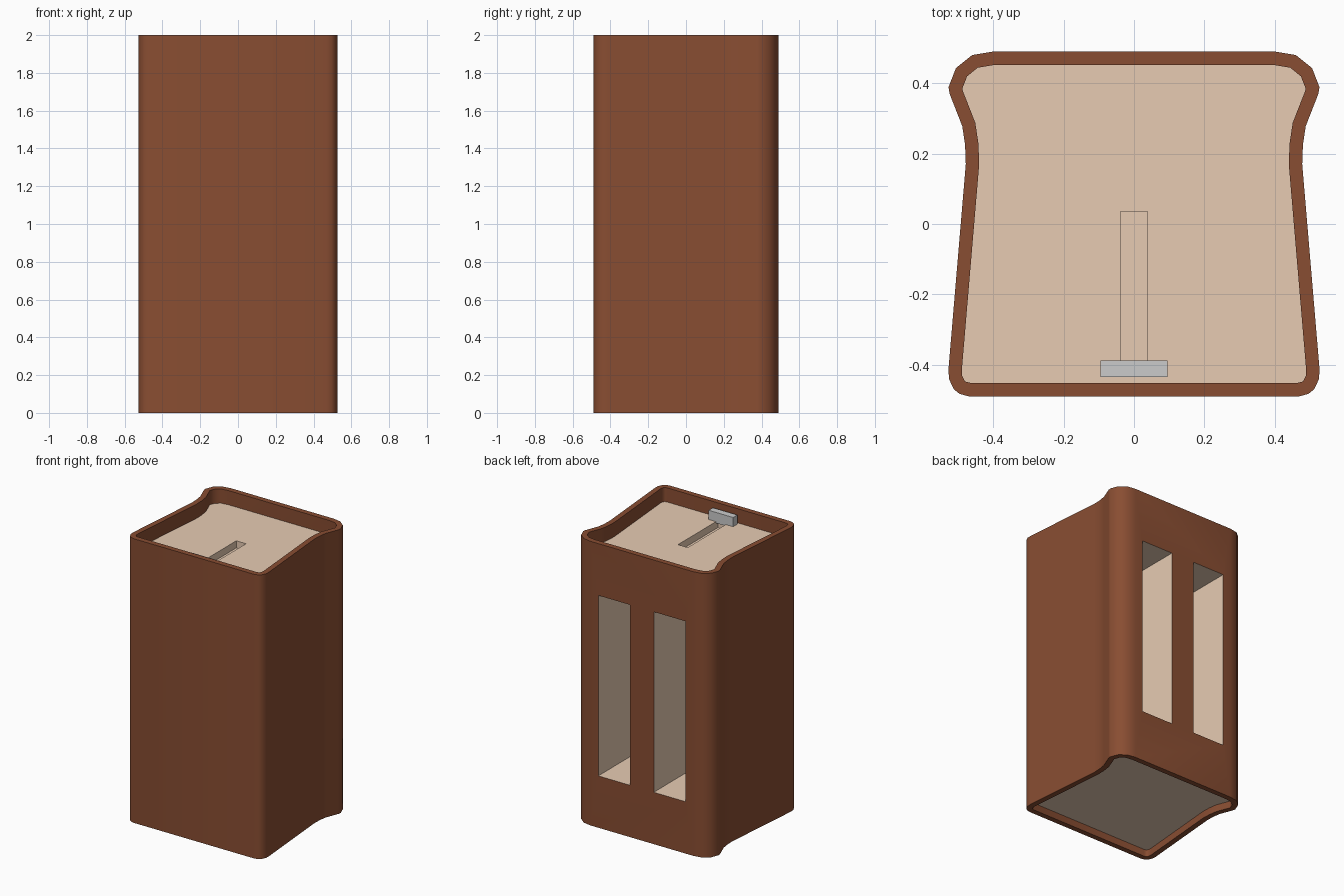
import bpy, bmesh
from mathutils import Vector

if "Cube" in bpy.data.objects:
    bpy.data.objects.remove(bpy.data.objects["Cube"])


def material(name, rgb):
    m = bpy.data.materials.new(name)
    m.diffuse_color = (*rgb, 1)
    m.use_nodes = True
    m.node_tree.nodes["Principled BSDF"].inputs["Base Color"].default_value = m.diffuse_color
    return m


crust_mat = material("crust_brown", (0.25, 0.075, 0.032))
crumb_mat = material("crumb_cream", (0.80, 0.60, 0.45))

# Right half of the bread slice outline, top to bottom, mirrored to a loop
HALF = [(.40, .49), (.46, .48), (.506, .443), (.527, .389), (.524, .37),
        (.488, .278), (.480, .225), (.478, .17), (.527, -.41), (.526, -.44),
        (.512, -.47), (.495, -.483), (.468, -.49)]
OUTER = [Vector(p) for p in HALF] + [Vector((-x, y)) for x, y in reversed(HALF)]


def inset(loop, d):
    """Mitred inward offset of a clockwise loop."""
    out = []
    for i, p in enumerate(loop):
        a = (p - loop[i - 1]).normalized()
        b = (loop[(i + 1) % len(loop)] - p).normalized()
        na, nb = Vector((a.y, -a.x)), Vector((b.y, -b.x))
        out.append(p + (na + nb) * d / (1 + na.dot(nb)))
    return out


def finish(name, bm, mat=None):
    bmesh.ops.recalc_face_normals(bm, faces=bm.faces)
    me = bpy.data.meshes.new(name)
    bm.to_mesh(me)
    bm.free()
    ob = bpy.data.objects.new(name, me)
    bpy.context.collection.objects.link(ob)
    if mat:
        me.materials.append(mat)
    return ob


def box(name, lo, hi, mat=None, bevel=0):
    bm = bmesh.new()
    bmesh.ops.create_cube(bm, size=1)
    for v in bm.verts:
        v.co = [(l + h) / 2 + c * (h - l) for l, h, c in zip(lo, hi, v.co)]
    return finish(name, bm, mat)


def cut(ob, cutter):
    mod = ob.modifiers.new("cut", 'BOOLEAN')
    mod.operation, mod.solver = 'DIFFERENCE', 'EXACT'
    mod.material_mode = 'TRANSFER'
    mod.object = cutter
    bpy.context.view_layer.objects.active = ob
    bpy.ops.object.modifier_apply(modifier=mod.name)


INNER = inset(OUTER, 0.038)

# Crust: open tube with a thick wall
bm = bmesh.new()
rings = [[bm.verts.new((p.x, p.y, z)) for p in loop]
         for loop, z in ((OUTER, 0), (OUTER, 2), (INNER, 2), (INNER, 0))]
n = len(OUTER)
for k in range(4):
    r, s = rings[k], rings[(k + 1) % 4]
    for i in range(n):
        j = (i + 1) % n
        bm.faces.new((r[i], r[j], s[j], s[i]))
crust = finish("crust_shell", bm, crust_mat)

# Crumb: solid core recessed at both ends
bm = bmesh.new()
face = bm.faces.new([bm.verts.new((p.x, p.y, 0.05)) for p in INNER])
ext = bmesh.ops.extrude_face_region(bm, geom=[face], use_keep_orig=True)
top = [v for v in ext["geom"] if isinstance(v, bmesh.types.BMVert)]
bmesh.ops.translate(bm, verts=top, vec=(0, 0, 1.85))
crumb = finish("crumb_core", bm, crumb_mat)

# Two deep toasting slots in the back, and the lever groove in the top end
cutters = []
for side, (x0, x1) in (("left", (-.34, -.092)), ("right", (.092, .34))):
    c = box("slot_cutter_" + side, (x0, -.25, .365), (x1, .6, 1.635), crumb_mat)
    cut(crust, c)
    cut(crumb, c)
    cutters.append(c)
groove = box("groove_cutter", (-.038, -.41, 1.85), (.038, .035, 2.1), crumb_mat)
cut(crumb, groove)
for c in cutters + [groove]:
    bpy.data.objects.remove(c)

# Lever knob
box("lever", (-.095, -.435, 1.89), (.095, -.388, 1.965))

# Smooth rounded sides, sharp rims
for ob in (crust, crumb):
    bpy.ops.object.select_all(action='DESELECT')
    ob.select_set(True)
    bpy.context.view_layer.objects.active = ob
    bpy.ops.object.shade_smooth_by_angle(angle=0.6)
